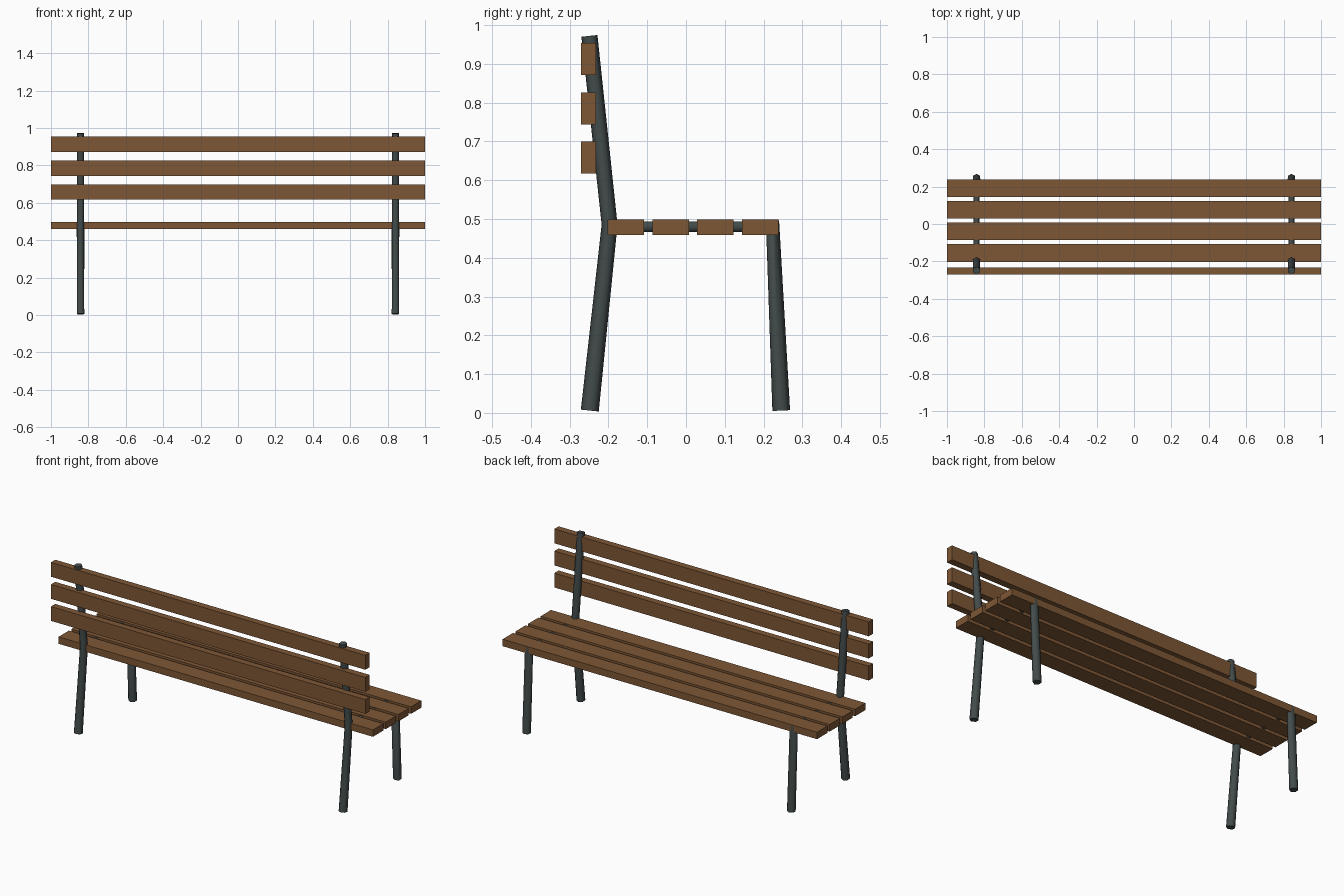
import bpy
from math import sin, cos, pi, radians

cube = bpy.data.objects.get("Cube")
if cube:
    bpy.data.objects.remove(cube, do_unlink=True)


def material(name, color):
    m = bpy.data.materials.new(name)
    m.use_nodes = True
    m.diffuse_color = color
    m.node_tree.nodes["Principled BSDF"].inputs["Base Color"].default_value = color
    return m


wood = material("brown wood", (0.21, 0.095, 0.036, 1))
metal = material("dark metal", (0.055, 0.07, 0.07, 1))


def add_mesh(name, verts, faces, mat):
    mesh = bpy.data.meshes.new(name)
    mesh.from_pydata(verts, [], faces)
    mesh.materials.append(mat)
    ob = bpy.data.objects.new(name, mesh)
    bpy.context.collection.objects.link(ob)
    return ob


def slat(name, y0, y1, z0, z1):
    """Full-length board with the given cross-section."""
    profile = [(y0, z0), (y1, z0), (y1, z1), (y0, z1)]
    verts = [(x, y, z) for x in (-1, 1) for y, z in profile]
    faces = [(3, 2, 1, 0), (4, 5, 6, 7)]
    faces += [(i, (i + 1) % 4, (i + 1) % 4 + 4, i + 4) for i in range(4)]
    return add_mesh(name, verts, faces, wood)


def hex_tube(name, x, rings, turn=0.0):
    """Six-sided tube through rings of (y, z, tilt in degrees, radius)."""
    n = 6
    verts = []
    for y, z, tilt, r in rings:
        t = radians(tilt)
        for i in range(n):
            a = 2 * pi * i / n + turn
            d = r * cos(a)
            verts.append((x - r * sin(a), y + d * cos(t), z + d * sin(t)))
    faces = [tuple(reversed(range(n))), tuple(range(len(verts) - n, len(verts)))]
    for k in range(len(rings) - 1):
        for i in range(n):
            j = (i + 1) % n
            faces.append((k * n + i, k * n + j, (k + 1) * n + j, (k + 1) * n + i))
    ob = add_mesh(name, verts, faces, metal)
    bpy.ops.object.select_all(action="DESELECT")
    ob.select_set(True)
    bpy.context.view_layer.objects.active = ob
    bpy.ops.object.shade_smooth_by_angle(angle=radians(65))
    return ob


# Seat boards
for i in range(4):
    y = -0.202 + i * 0.1153
    slat(f"seat_slat_{i + 1}", y, y + 0.094, 0.459, 0.499)

# Backrest boards
for i in range(3):
    z = 0.617 + i * 0.127
    slat(f"back_slat_{i + 1}", -0.271, -0.232, z, z + 0.0825)

# Metal frame on each side
for side, x in (("left", 0.842), ("right", -0.842)):
    hex_tube(f"backrest_post_{side}", x, [
        (-0.248, 0.006, -6, 0.0232),
        (-0.197, 0.485, 0, 0.0205),
        (-0.249, 0.972, 6, 0.0208)])
    hex_tube(f"seat_leg_{side}", x, [
        (0.2455, 0.006, 2.7, 0.0228),
        (0.2235, 0.48, 45, 0.0233)])
    # Rail joining the leg to the post under the boards
    hex_tube(f"seat_rail_{side}", x, [
        (0.222, 0.48, 90, 0.016),
        (-0.197, 0.48, 90, 0.016)], turn=pi / 6)
